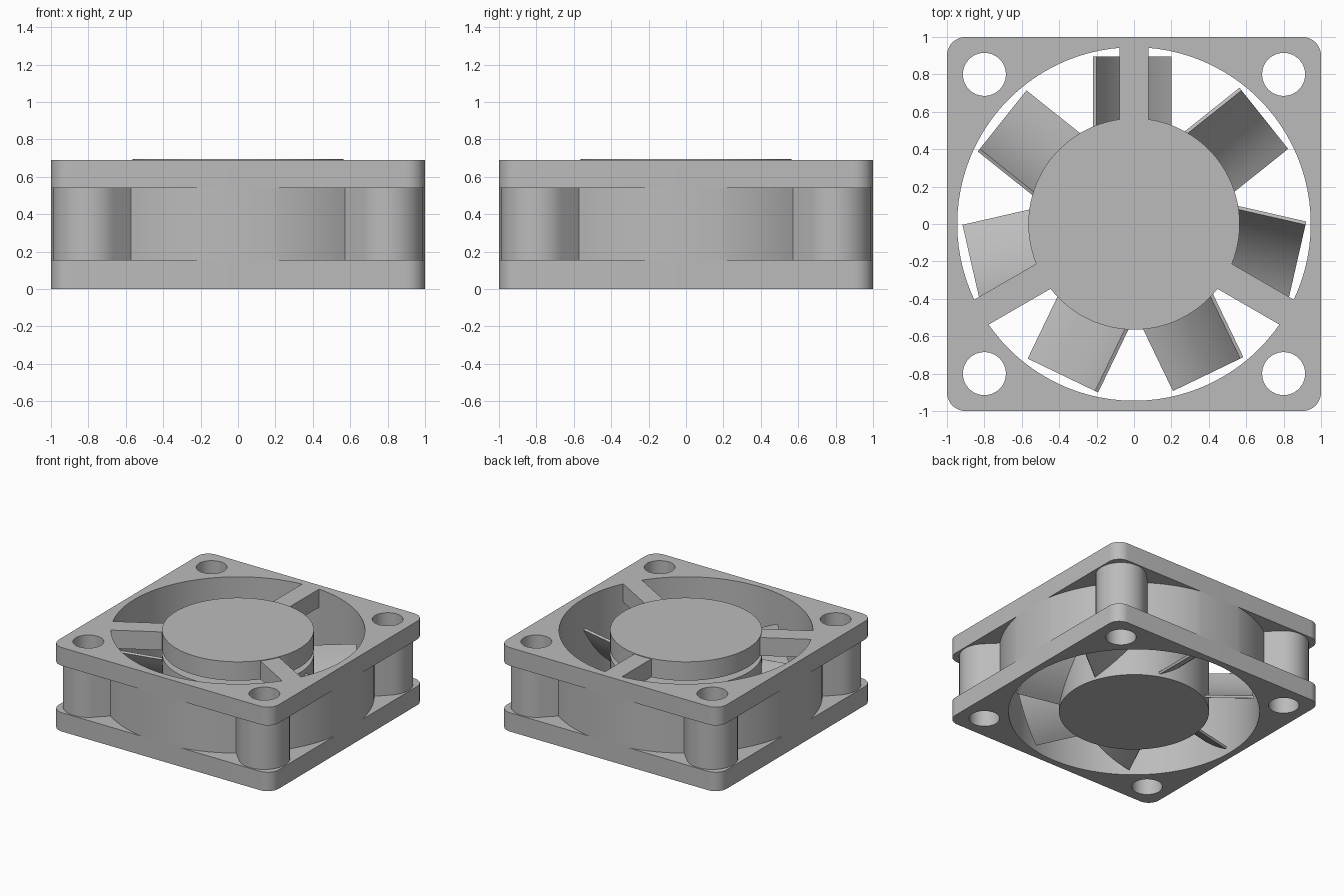
import bpy, bmesh, math
from math import sin, cos, pi, radians
from mathutils import Matrix, Vector

if "Cube" in bpy.data.objects:
    bpy.data.objects.remove(bpy.data.objects["Cube"], do_unlink=True)

grey = bpy.data.materials.new("plain grey")
grey.use_nodes = True
colour = (0.5, 0.5, 0.5, 1)
grey.diffuse_color = colour
grey.node_tree.nodes["Principled BSDF"].inputs["Base Color"].default_value = colour

BORE, TUBE, HOLE, POST = 0.945, 1.016, 0.115, 0.19
HUB = 0.565
PITCH = 0.8                      # screw hole offset
LOW, HIGH, TOP = 0.155, 0.54, 0.69


def arc(cx, cy, r, start, end, n):
    """Points along an arc, angles in degrees."""
    return [(cx + r * cos(radians(start + (end - start) * i / n)),
             cy + r * sin(radians(start + (end - start) * i / n))) for i in range(n + 1)]


def circle(cx, cy, r, n=96):
    return arc(cx, cy, r, 0, 360, n)[:-1]


def four_fold(points):
    """Repeat one corner's outline around all four corners."""
    out = []
    for k in range(4):
        turn = Matrix.Rotation(k * pi / 2, 2)
        out += [tuple(turn @ Vector(p)) for p in points]
    return out


def finish(obj):
    obj.data.materials.clear()
    obj.data.materials.append(grey)
    bpy.ops.object.select_all(action='DESELECT')
    obj.select_set(True)
    bpy.context.view_layer.objects.active = obj
    bpy.ops.object.shade_smooth_by_angle(angle=radians(30))
    return obj


def slab(name, loops, z0, z1, capped=True):
    """Extrude an outline with holes between two heights."""
    curve = bpy.data.curves.new(name + " profile", 'CURVE')
    curve.dimensions = '2D'
    curve.fill_mode = 'BOTH' if capped else 'NONE'
    curve.extrude = (z1 - z0) / 2
    for pts in loops:
        spline = curve.splines.new('POLY')
        spline.points.add(len(pts) - 1)
        for p, (x, y) in zip(spline.points, pts):
            p.co = (x, y, 0, 1)
        spline.use_cyclic_u = True
    helper = bpy.data.objects.new(name + " helper", curve)
    bpy.context.collection.objects.link(helper)
    bpy.context.view_layer.update()
    mesh = bpy.data.meshes.new_from_object(
        helper.evaluated_get(bpy.context.evaluated_depsgraph_get()))
    bpy.data.objects.remove(helper, do_unlink=True)
    bpy.data.curves.remove(curve)
    mesh.transform(Matrix.Translation((0, 0, (z0 + z1) / 2)))
    bm = bmesh.new()
    bm.from_mesh(mesh)
    bmesh.ops.remove_doubles(bm, verts=bm.verts, dist=1e-5)
    bmesh.ops.recalc_face_normals(bm, faces=bm.faces)
    bm.to_mesh(mesh)
    bm.free()
    obj = bpy.data.objects.new(name, mesh)
    bpy.context.collection.objects.link(obj)
    return finish(obj)


# Square flanges with rounded corners, bore and screw holes
holes = [circle(sx * PITCH, sy * PITCH, HOLE, 48) for sx in (-1, 1) for sy in (-1, 1)]
bore = circle(0, 0, BORE)
square = four_fold(arc(0.9, 0.9, 0.1, 0, 90, 12))
slab("bottom_flange", [square, bore] + holes, 0, LOW)
slab("top_flange", [square, bore] + holes, HIGH, TOP)

# Round duct, trimmed flat at the sides, with a rounded post running out to each corner
flat = math.degrees(math.acos(1 / TUBE))
meet = 45 - math.degrees(math.asin(POST / TUBE))
corner = (arc(0, 0, TUBE, flat, meet, 10)
          + arc(PITCH, PITCH, POST, -45, 135, 24)
          + arc(0, 0, TUBE, 90 - meet, 90 - flat, 10))
slab("duct_and_posts", [four_fold(corner)], LOW, HIGH, capped=False)
slab("duct_bore", [bore], LOW, HIGH, capped=False)
for i, loop in enumerate(holes):
    slab(f"post_hole_{i + 1}", [loop], LOW, HIGH, capped=False)
for name in ["duct_bore"] + [f"post_hole_{i + 1}" for i in range(4)]:
    bpy.data.objects[name].data.flip_normals()

# Motor mount held by three spokes
slab("motor_mount", [circle(0, 0, HUB)], HIGH, TOP + 0.005)
for i in range(3):
    turn = Matrix.Rotation(radians(90 + 120 * i), 2)
    bar = [(0.55, -0.077), (BORE, -0.077), (BORE, 0.077), (0.55, 0.077)]
    slab(f"spoke_{i + 1}", [[tuple(turn @ Vector(p)) for p in bar]], HIGH, TOP)

# Rotor hub and shaft
slab("rotor_hub", [circle(0, 0, HUB)], 0, 0.495)
slab("shaft", [circle(0, 0, 0.15, 48)], 0.49, HIGH + 0.01)


def blade(name, angle, inner=0.52, outer=0.895, thick=0.02, n=12):
    """Curved blade: a bent section swept straight out from the hub."""
    a, b, c = Vector((0.2, 0.46)), Vector((0.06, 0.17)), Vector((-0.2, 0.04))
    upper, lower = [], []
    for i in range(n + 1):
        t = i / n
        p = a * (1 - t) ** 2 + b * 2 * t * (1 - t) + c * t * t
        d = ((b - a) * (1 - t) + (c - b) * t).normalized()
        upper.append(p)
        lower.append(p + Vector((-d.y, d.x)) * thick)
    section = upper + lower[::-1]
    bm = bmesh.new()
    face = bm.faces.new([bm.verts.new((inner, p.x, p.y)) for p in section])
    side = bmesh.ops.extrude_face_region(bm, geom=[face])["geom"]
    moved = [v for v in side if isinstance(v, bmesh.types.BMVert)]
    bmesh.ops.translate(bm, verts=moved, vec=(outer - inner, 0, 0))
    bmesh.ops.recalc_face_normals(bm, faces=bm.faces)
    bm.transform(Matrix.Rotation(angle, 4, 'Z'))
    mesh = bpy.data.meshes.new(name)
    bm.to_mesh(mesh)
    bm.free()
    obj = bpy.data.objects.new(name, mesh)
    bpy.context.collection.objects.link(obj)
    finish(obj)


for i in range(7):
    blade(f"blade_{i + 1}", pi / 2 + i * 2 * pi / 7)
